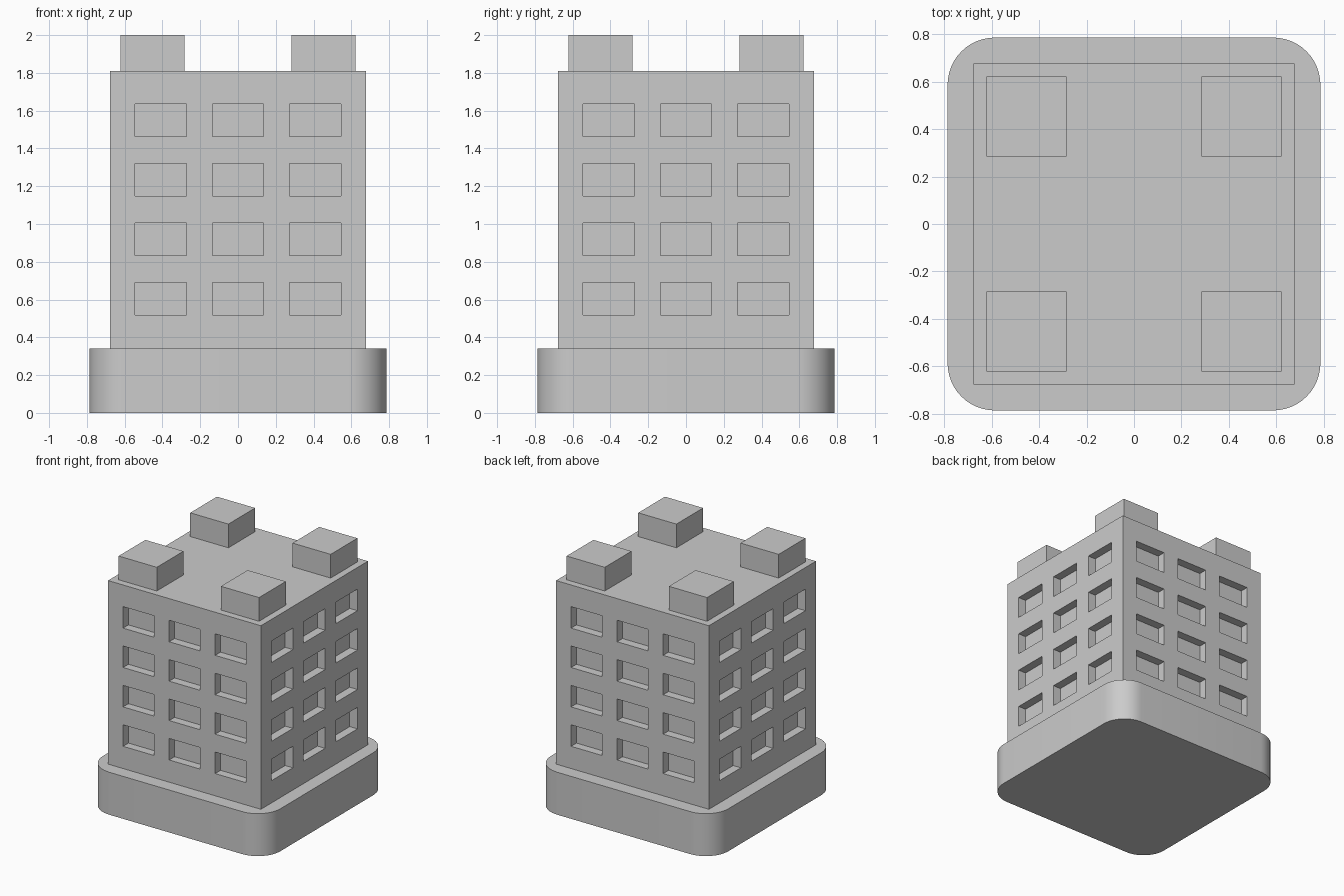
import bpy
import bmesh
import math
from mathutils import Matrix, Vector

default_cube = bpy.data.objects.get("Cube")
if default_cube:
    bpy.data.objects.remove(default_cube, do_unlink=True)

# Single plain grey material
grey = bpy.data.materials.new("light_grey")
grey.use_nodes = True
COLOUR = (0.6, 0.6, 0.6, 1)
grey.diffuse_color = COLOUR
grey.node_tree.nodes["Principled BSDF"].inputs["Base Color"].default_value = COLOUR


def box(half, z0, z1, centre=(0, 0)):
    """Square-plan box as a bmesh."""
    bm = bmesh.new()
    size = Matrix.Diagonal((2 * half, 2 * half, z1 - z0, 1))
    place = Matrix.Translation((*centre, (z0 + z1) / 2))
    bmesh.ops.create_cube(bm, size=1, matrix=place @ size)
    return bm


def finish(bm, name):
    mesh = bpy.data.meshes.new(name)
    bm.to_mesh(mesh)
    bm.free()
    obj = bpy.data.objects.new(name, mesh)
    bpy.context.collection.objects.link(obj)
    mesh.materials.append(grey)
    return obj


BASE_TOP, ROOF, TOP = 0.34, 1.81, 2.0
HALF = 0.677

# Plinth with rounded vertical corners
bm = box(0.787, 0, BASE_TOP)
uprights = [e for e in bm.edges
            if abs(e.verts[0].co.z - e.verts[1].co.z) > 0.1]
bmesh.ops.bevel(bm, geom=uprights, offset=0.2, segments=12,
                profile=0.5, affect='EDGES')
base = finish(bm, "rounded_base")
bpy.ops.object.select_all(action='DESELECT')
base.select_set(True)
bpy.context.view_layer.objects.active = base
bpy.ops.object.shade_smooth_by_angle(angle=math.radians(30))

# Tower: slice the walls into a grid, then push the window cells inwards
WIN_W, WIN_H, DEPTH = 0.272, 0.172, 0.068
columns = [i * 0.408 for i in (-1, 0, 1)]
rows = [0.604 + i * 0.3155 for i in range(4)]
bm = box(HALF, BASE_TOP, ROOF)


def slice_at(axis, value):
    co, no = Vector(), Vector()
    co[axis], no[axis] = value, 1
    bmesh.ops.bisect_plane(bm, geom=bm.verts[:] + bm.edges[:] + bm.faces[:],
                           plane_co=co, plane_no=no)


for sign in (-1, 1):
    for c in columns:
        slice_at(0, c + sign * WIN_W / 2)
        slice_at(1, c + sign * WIN_W / 2)
    for r in rows:
        slice_at(2, r + sign * WIN_H / 2)


def is_window(face):
    if abs(face.normal.z) > 0.5:
        return False
    mid = face.calc_center_median()
    along = mid.y if abs(face.normal.x) > 0.5 else mid.x
    return (any(abs(along - c) < 0.01 for c in columns)
            and any(abs(mid.z - r) < 0.01 for r in rows))


bm.normal_update()
windows = [f for f in bm.faces if is_window(f)]
inward = [-f.normal.copy() * DEPTH for f in windows]
for face, move in zip(windows, inward):
    pushed = bmesh.ops.extrude_discrete_faces(bm, faces=[face])["faces"][0]
    bmesh.ops.translate(bm, verts=pushed.verts[:], vec=move)
bmesh.ops.recalc_face_normals(bm, faces=bm.faces[:])
finish(bm, "tower_with_windows")

# Four corner blocks on the roof
for sx, side in ((-1, "right"), (1, "left")):
    for sy, end in ((-1, "front"), (1, "back")):
        bm = box(0.169, ROOF, TOP, (sx * 0.453, sy * 0.453))
        finish(bm, f"roof_block_{end}_{side}")
